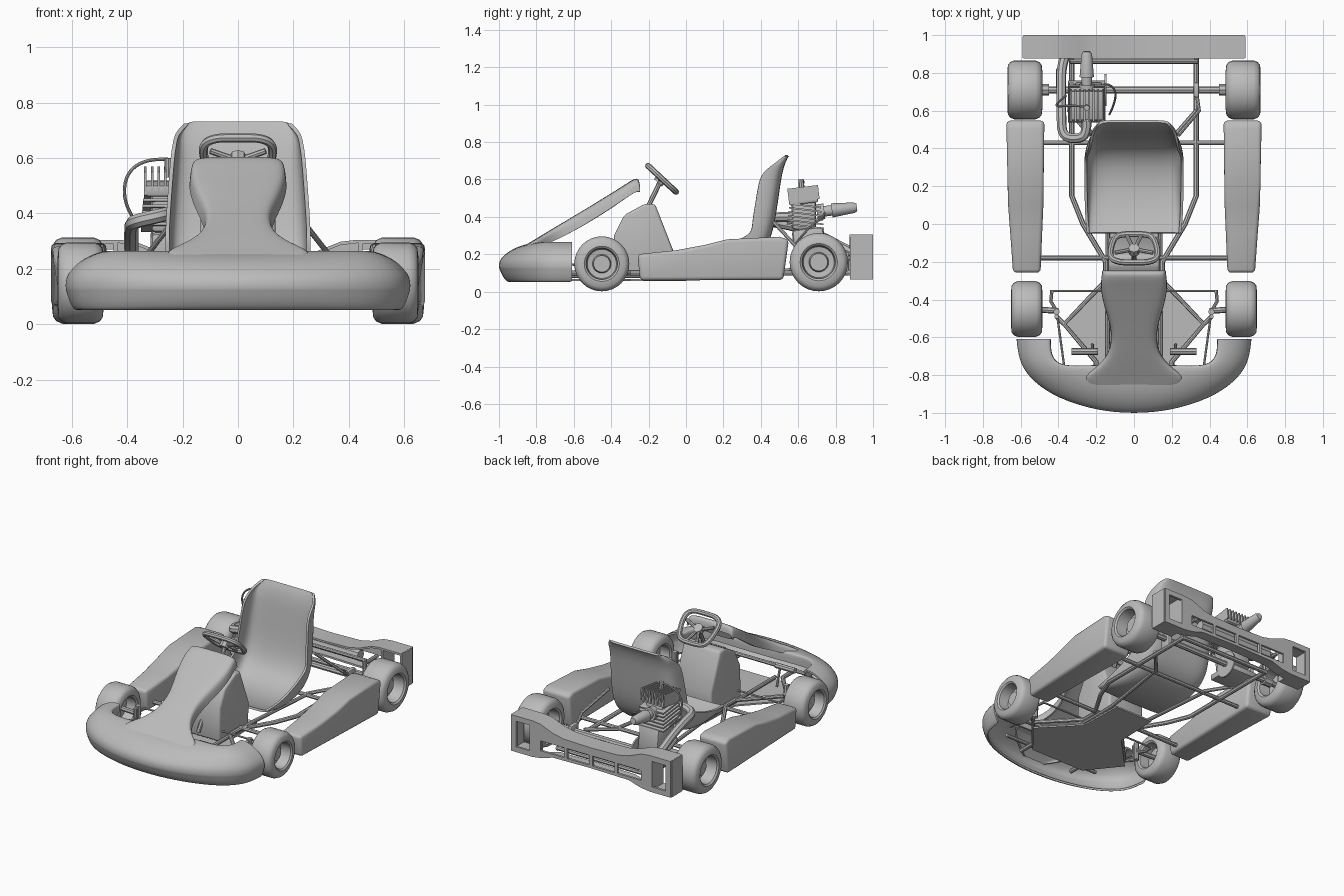
import bpy, bmesh, math
from mathutils import Matrix, Vector

old = bpy.data.objects.get("Cube")
if old:
    bpy.data.objects.remove(old, do_unlink=True)

grey = bpy.data.materials.new("plain_grey")
grey.use_nodes = True
grey.diffuse_color = (0.5, 0.5, 0.5, 1)
grey.node_tree.nodes["Principled BSDF"].inputs["Base Color"].default_value = (0.5, 0.5, 0.5, 1)
parts = []


def add(name, data, mirror=False):
    ob = bpy.data.objects.new(name, data)
    bpy.context.scene.collection.objects.link(ob)
    data.materials.append(grey)
    if mirror:
        ob.modifiers.new("mirror", 'MIRROR').use_mirror_merge = False
    parts.append(ob)
    return ob


def from_bmesh(name, bm, mirror=False):
    bmesh.ops.recalc_face_normals(bm, faces=bm.faces)
    me = bpy.data.meshes.new(name)
    bm.to_mesh(me)
    bm.free()
    return add(name, me, mirror)


def bevel(ob, width, segments=3):
    m = ob.modifiers.new("bevel", 'BEVEL')
    m.width, m.segments = width, segments
    return ob


def tube(name, pts, r, mirror=False, smooth=False, cyclic=False):
    for label, side in [(name, 1), (name + "_right", -1)][:1 + mirror]:
        cu = bpy.data.curves.new(label, 'CURVE')
        cu.dimensions = '3D'
        cu.bevel_depth, cu.bevel_resolution, cu.use_fill_caps = r, 2, True
        sp = cu.splines.new('NURBS' if smooth else 'POLY')
        sp.points.add(len(pts) - 1)
        for p, (x, y, z) in zip(sp.points, pts):
            p.co = (side * x, y, z, 1)
        sp.use_cyclic_u = cyclic
        if smooth:
            sp.order_u, sp.resolution_u = 3, 5
            sp.use_endpoint_u = not cyclic
        add(label, cu)


def prism(name, outline, x_in, x_out, mirror=False):
    """Side outline (y, z) stretched between two x limits given as functions of y."""
    bm = bmesh.new()
    a = [bm.verts.new((x_in(y), y, z)) for y, z in outline]
    b = [bm.verts.new((x_out(y), y, z)) for y, z in outline]
    bm.faces.new(a)
    bm.faces.new(b)
    for i in range(len(a)):
        j = (i + 1) % len(a)
        bm.faces.new((a[i], a[j], b[j], b[i]))
    return from_bmesh(name, bm, mirror)


def flat(name, loops, y0, y1):
    """Front outline (x, z), with further loops as openings, given depth from y0 to y1."""
    cu = bpy.data.curves.new(name, 'CURVE')
    cu.dimensions, cu.fill_mode, cu.extrude = '2D', 'BOTH', (y1 - y0) / 2
    for pts in loops:
        sp = cu.splines.new('POLY')
        sp.points.add(len(pts) - 1)
        sp.use_cyclic_u = True
        for p, (x, z) in zip(sp.points, pts):
            p.co = (x, z, 0, 1)
    add(name, cu).matrix_world = (Matrix.Translation((0, (y0 + y1) / 2, 0))
                                  @ Matrix.Rotation(math.pi / 2, 4, 'X'))


def loft(name, rows, thick):
    bm = bmesh.new()
    grid = [[bm.verts.new(p) for p in row] for row in rows]
    for r, s in zip(grid, grid[1:]):
        for i in range(len(r) - 1):
            bm.faces.new((r[i], r[i + 1], s[i + 1], s[i]))
    ob = from_bmesh(name, bm)
    m = ob.modifiers.new("smooth", 'SUBSURF')
    m.levels = m.render_levels = 2
    ob.modifiers.new("shell", 'SOLIDIFY').thickness = thick


def lathe(name, profile, matrix, mirror=False):
    """Profile of (x, radius) turned about the x axis."""
    bm = bmesh.new()
    vs = [bm.verts.new((x, 0, r)) for x, r in profile]
    es = [bm.edges.new(e) for e in zip(vs, vs[1:])]
    bmesh.ops.spin(bm, geom=vs + es, axis=(1, 0, 0), cent=(0, 0, 0), steps=32, angle=math.tau)
    bmesh.ops.remove_doubles(bm, verts=bm.verts, dist=0.0005)
    bm.transform(matrix)
    from_bmesh(name, bm, mirror)


def box(name, centre, size, tilt=0, mirror=False, round_to=0.0):
    bm = bmesh.new()
    bmesh.ops.create_cube(bm, size=1, matrix=Matrix.Translation(centre)
                          @ Matrix.Rotation(tilt, 4, 'X') @ Matrix.Diagonal((*size, 1)))
    ob = from_bmesh(name, bm, mirror)
    return bevel(ob, round_to, 2) if round_to else ob


# Wheels: tyre, deep dished rim and hub in one turned profile
def wheel(name, x, y, radius, half):
    k, h = radius, half
    prof = [(-.1 * h, 0), (-.1 * h, .53 * k), (-.9 * h, .56 * k), (-h, .64 * k), (-.96 * h, .84 * k),
            (-.84 * h, .94 * k), (-.6 * h, k), (.6 * h, k), (.84 * h, .94 * k), (.96 * h, .84 * k),
            (h, .64 * k), (.9 * h, .57 * k), (.1 * h, .53 * k), (.05 * h, .34 * k),
            (.4 * h, .3 * k), (.4 * h, 0)]
    lathe(name, prof, Matrix.Translation((x, y, radius + .002)), True)


wheel("front_wheels", .568, -.45, .147, .083)
wheel("rear_wheels", .578, .71, .156, .093)

# Side pods
pod = [(-.26, .2), (-.05, .222), (.1, .25), (.22, .28), (.5, .294), (.55, .278), (.52, .063), (-.245, .06)]
bevel(prism("side_pods", pod, lambda y: .475 + .02 * max(0, .2 - y) / .46,
            lambda y: .675 - .035 * max(0, .2 - y) / .46, True), .02)

# Front bumper shell: crescent swept between outer and inner edges
outer = [(0, -1.006), (.2, -.988), (.4, -.925), (.53, -.84), (.608, -.74), (.622, -.61)]
inner = [(0, -.745), (.15, -.745), (.28, -.75), (.39, -.75), (.44, -.70), (.44, -.61)]
section = [(.22, .052), (.15, .055), (.06, .09), (.015, .122), (0, .128), (0, .165), (.12, .2),
           (.35, .238), (.7, .264), (.95, .267), (1, .258), (1, .2)]
half = list(zip(outer, inner))
full = [((-o[0], o[1]), (-i[0], i[1])) for o, i in half[:0:-1]] + half
loft("front_bumper", [[(o[0] + (i[0] - o[0]) * f, o[1] + (i[1] - o[1]) * f, z) for f, z in section]
                      for o, i in full], .012)

# Nose panel rising to the steering wheel: y, z, half width, skirt drop
panel = [(-.97, .165, .08, .01), (-.9, .226, .2, .03), (-.82, .272, .29, .04), (-.775, .3, .22, .06),
         (-.705, .342, .14, .07), (-.607, .4, .115, .08), (-.52, .452, .13, .08), (-.43, .508, .16, .08),
         (-.34, .563, .178, .075), (-.28, .604, .172, .075), (-.252, .608, .168, .07),
         (-.245, .56, .168, .03)]
cols = [(-1, 1), (-.98, .35), (-.88, .05), (-.45, 0), (0, 0), (.45, 0), (.88, .05), (.98, .35), (1, 1)]
loft("nose_panel", [[(c * w, y, z - k * d) for c, k in cols] for y, z, w, d in panel], .01)

# Box under the nose panel
tank = [(-.39, .08), (-.385, .3), (-.33, .41), (-.22, .47), (-.165, .468), (-.07, .225), (-.08, .08)]
bevel(prism("column_box", tank, lambda y: -.135, lambda y: .135), .015)

# Seat shell: centre y, z, half width, edge offsets
seat = [(-.05, .17, .25, 0, .02), (.05, .135, .26, 0, .06), (.2, .115, .262, 0, .12),
        (.34, .14, .262, -.03, .15), (.43, .22, .262, -.075, .1), (.47, .34, .26, -.115, .04),
        (.49, .47, .252, -.115, .02), (.507, .59, .243, -.115, .02), (.515, .635, .235, -.085, .02),
        (.53, .69, .228, -.05, .0), (.55, .725, .195, -.03, 0)]
cols = [(1, 1), (.99, .7), (.94, .2), (.72, 0), (.35, 0)]
cols = [(-c, k) for c, k in cols] + [(0, 0)] + cols[::-1]
loft("seat", [[(c * w, y + k * dy, z + k * dz) for c, k in cols] for y, z, w, dy, dz in seat], .014)

# Steering wheel and column
hub, along = Vector((0, -.13, .605)), Vector((0, -.73, .68))


def on_wheel(u, v, lift=0):
    return hub + Vector((u, 0, 0)) + along * v + Vector((0, .68, .73)) * lift


rim = [(0, .1), (.08, .1), (.125, .07), (.125, 0), (.1, -.09), (.05, -.105), (0, -.105)]
rim += [(-u, v) for u, v in rim[5:0:-1]]
tube("steering_rim", [on_wheel(*p) for p in rim], .016, smooth=True, cyclic=True)
tube("steering_spokes", [on_wheel(.02, 0, -.01), on_wheel(.1, .03)], .011, True)
tube("steering_lower_spokes", [on_wheel(0, 0, -.01), on_wheel(.04, -.1)], .01, True)
tube("steering_hub", [on_wheel(0, 0, -.03), on_wheel(0, 0, .005)], .03)
tube("steering_column", [hub, (0, -.2, .46), (0, -.42, .12)], .013)

# Floor pan
pan = [(.14, .0), (.15, -.3), (.37, -.53), (.2, -.74)]
bm = bmesh.new()
bottom = bm.faces.new([bm.verts.new((x, y, .058)) for x, y in pan + [(-x, y) for x, y in pan[::-1]]])
ext = bmesh.ops.extrude_face_region(bm, geom=[bottom])
bmesh.ops.translate(bm, vec=(0, 0, .01), verts=[v for v in ext["geom"] if isinstance(v, bmesh.types.BMVert)])
from_bmesh("floor_pan", bm)

# Tube frame, paired tubes first
T = .1
tube("main_rails", [(.33, .88, T), (.33, .15, T), (.27, 0, T), (.15, -.2, T), (.15, -.3, T),
                    (.37, -.53, T), (.2, -.73, T), (.2, -.85, T)], .014, True)
tube("inner_rails", [(.14, -.74, .085), (.14, -.05, .085), (.2, .43, T)], .012, True)
tube("rear_braces", [(.19, .44, T), (.33, .6, .12)], .012, True)
tube("seat_stays", [(.235, .47, .37), (.345, .6, .23), (.33, .7, .16)], .01, True)
tube("bumper_stubs", [(.33, .86, .18), (.33, .99, .18)], .012, True)
tube("rear_uprights", [(.33, .86, T), (.33, .86, .2)], .013, True)
tube("front_stays", [(.41, -.46, .13), (.37, -.75, .16)], .006, True)
tube("axle_stubs", [(.4, -.46, .15), (.56, -.45, .15)], .016, True)
tube("kingpins", [(.41, -.465, .09), (.41, -.465, .21)], .017, True)
tube("yokes", [(.37, -.53, .1), (.41, -.49, .1), (.41, -.49, .2)], .012, True)
tube("steering_arms", [(.41, -.46, .14), (.44, -.41, .14), (.435, -.35, .14)], .009, True)
tube("pedals", [(.19, -.675, .2), (.33, -.675, .2)], .018, True)
tube("pedal_arms", [(.22, -.675, .2), (.22, -.64, .08)], .008, True)
for name, y, z, x, r in [("rear_cross_tube", .87, T, .34, .014), ("upper_rear_tube", .86, .2, .34, .012),
                         ("seat_cross_tube", .43, T, .5, .013), ("middle_cross_tube", -.18, T, .51, .013),
                         ("rear_axle", .71, .158, .56, .018), ("tie_rod", -.355, .14, .44, .006),
                         ("nose_cross_tube", -.8, .13, .36, .012)]:
    tube(name, [(-x, y, z), (x, y, z)], r)
tube("axle_collars", [(.45, .71, .158), (.51, .71, .158)], .03, True)
box("axle_bearings", (.33, .71, .15), (.03, .08, .1), mirror=True, round_to=.01)
lathe("sprocket", [(-.005, 0), (-.005, .085), (.005, .085), (.005, 0)], Matrix.Translation((-.15, .71, .158)))

# Rear bumper: pierced rear plate, deep top and bottom flanges, box ends
def mirrored(pts):
    return pts + [(-x, z) for x, z in pts[::-1]]


def rect(s, a, b, low, high):
    return [(s * a, low), (s * b, low), (s * b, high), (s * a, high)]


top = [(.0, .24), (.2, .245), (.28, .262), (.37, .298), (.43, .305), (.585, .305)]
base = [(.585, .065), (.43, .065), (.36, .075), (.28, .1), (.0, .105)]
holes = [rect(s, *r) for s in (1, -1) for r in [(.45, .55, .1, .27), (.012, .175, .122, .188),
                                                (.195, .37, .122, .188)]]
flat("rear_bumper_plate", [mirrored(top + base)] + holes, .985, 1)
for name, line, step, y0 in [("rear_bumper_top", top, -.012, .875), ("rear_bumper_base", base, .012, .93)]:
    strip = line + [(x, z + step) for x, z in line[::-1]]
    for s in (1, -1):
        flat(name, [[(s * x, z) for x, z in strip]], y0, .99)
for s in (1, -1):
    flat("rear_bumper_end", [rect(s, .435, .59, .065, .304), rect(s, .45, .575, .08, .29)], .878, .992)
tube("silencer", [(-.3, .93, .185), (.25, .93, .185)], .036)

# Engine: crankcase, finned cylinder, finned head, plug, leaning up to the rear
ex, ey, lean = -.25, .63, math.radians(7)
box("crankcase", (ex + .01, ey + .03, .25), (.15, .17, .18), lean, round_to=.02)
for i in range(6):
    box("cylinder_fin", (ex, ey + .008, .35 + i * .022), (.2 - .004 * i, .2 - .006 * i, .009), -lean)
box("cylinder_core", (ex, ey, .41), (.13, .13, .16), round_to=.02)
box("cylinder_head", (ex, ey - .002, .49), (.17, .155, .04), lean, round_to=.008)
for i in range(8):
    box("head_fin", (ex - .084 + i * .024, ey - .002, .523), (.009, .165, .075), lean)
tube("spark_plug", [(ex, ey - .01, .53), (ex, ey - .015, .6)], .015)
tube("plug_lead", [(ex, ey - .01, .595), (ex - .08, ey, .6), (-.41, .62, .54), (-.41, .64, .42),
                   (-.36, .68, .36)], .006, smooth=True)
along_y = (Matrix.Translation((ex, .7, .425)) @ Matrix.Rotation(math.pi / 2, 4, 'Z')
           @ Matrix.Rotation(-lean, 4, 'Y'))
lathe("air_intake", [(0, 0), (0, .042), (.04, .042), (.04, .028), (.08, .028), (.08, .038), (.2, .028),
                     (.215, .02), (.215, 0)], along_y)
tube("exhaust_pipe", [(ex, .56, .4), (ex, .48, .4), (-.29, .45, .39), (-.38, .46, .37), (-.385, .58, .35),
                      (-.385, .72, .3), (-.385, .83, .24), (-.35, .93, .19), (-.28, .93, .185)],
     .026, smooth=True)
tube("fuel_hose", [(-.16, .74, .42), (-.11, .74, .4), (-.09, .66, .35), (-.13, .58, .25)], .006, smooth=True)
tube("brake_lever", [(-.4, .72, .2), (-.4, .82, .24)], .013)
box("engine_mount", (ex, ey + .03, .13), (.2, .2, .04), round_to=.008)

# Turn everything into plain meshes with crisp smooth shading
bpy.ops.object.select_all(action='DESELECT')
for ob in parts:
    ob.select_set(True)
bpy.context.view_layer.objects.active = parts[0]
bpy.ops.object.convert(target='MESH')
bpy.ops.object.shade_smooth_by_angle(angle=math.radians(35))
